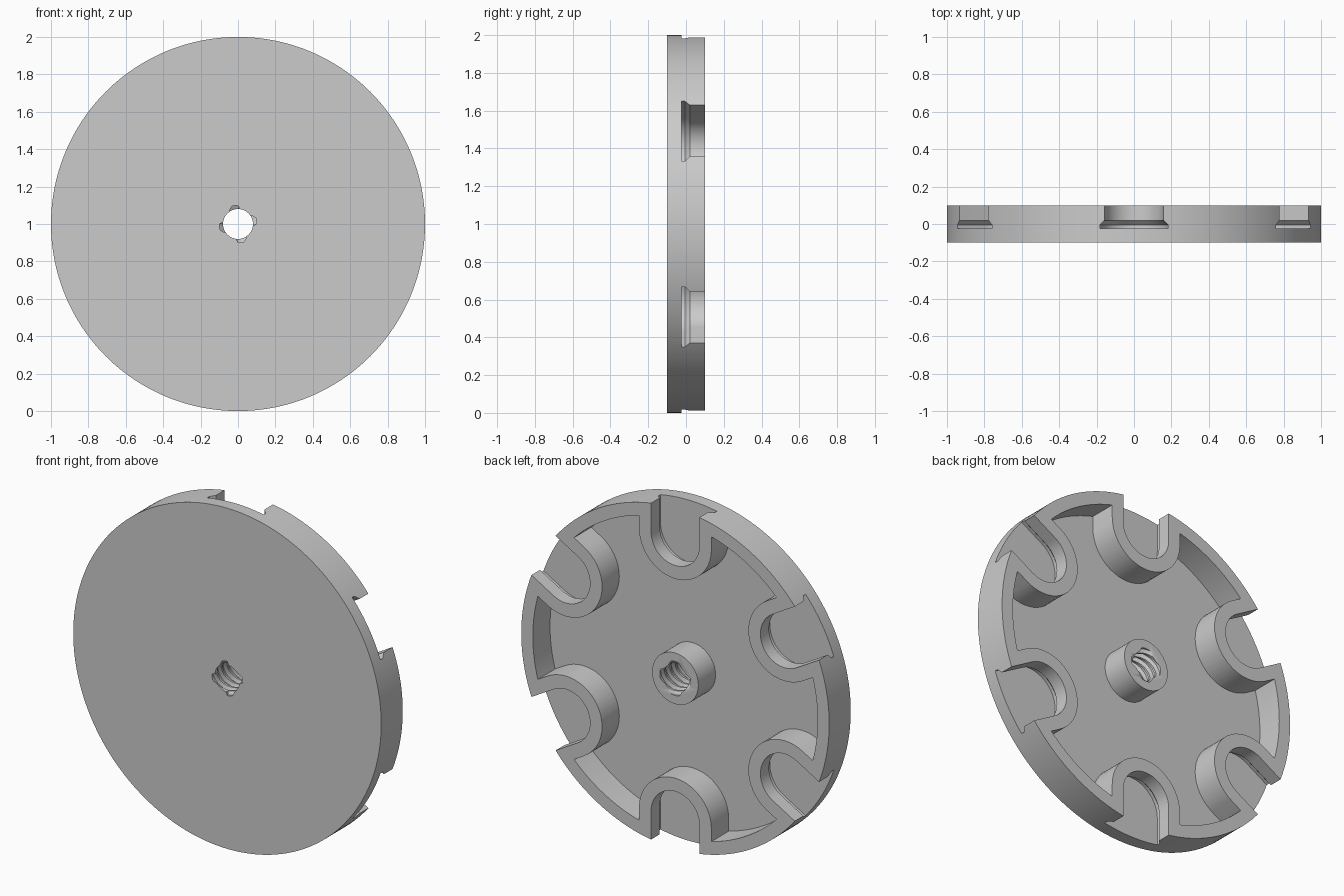
import bpy
import bmesh
from math import sin, cos, pi, radians
from mathutils import Matrix

cube = bpy.data.objects.get("Cube")
if cube:
    bpy.data.objects.remove(cube, do_unlink=True)

FRONT, BACK = -0.1, 0.1
RECESS_FLOOR = -0.06
SLOT_FLOOR = -0.025
PAST = 0.15          # cutters run past the back face
SLOTS = 6
SLOT_CENTER = 0.82   # radius of the slot arc centres
PITCH = 0.05


def loft(name, sections):
    """Closed solid through matching rings of points, lifted so its axis is at z = 1."""
    bm = bmesh.new()
    rings = [[bm.verts.new((x, y, z + 1)) for x, y, z in s] for s in sections]
    n = len(rings[0])
    for a, b in zip(rings, rings[1:]):
        for i in range(n):
            k = (i + 1) % n
            # split along the helix so the thread crests stay crisp
            bm.faces.new((a[i], a[k], b[k]))
            bm.faces.new((a[i], b[k], b[i]))
    bm.faces.new(rings[0][::-1])
    bm.faces.new(rings[-1])
    bmesh.ops.recalc_face_normals(bm, faces=bm.faces)
    mesh = bpy.data.meshes.new(name)
    bm.to_mesh(mesh)
    bm.free()
    obj = bpy.data.objects.new(name, mesh)
    bpy.context.collection.objects.link(obj)
    return obj


def cylinder(name, r, y0, y1, n=96):
    ring = [(r * cos(2 * pi * i / n), r * sin(2 * pi * i / n)) for i in range(n)]
    return loft(name, [[(x, y, z) for x, z in ring] for y in (y0, y1)])


def u_shape(name, layers, turn, reach):
    """U-shaped block open outward; layers are (y, half width) pairs."""
    rot = Matrix.Rotation(turn, 3, 'Y')
    sections = []
    for y, hw in layers:
        pts = [(hw * cos(pi + pi * i / 24), SLOT_CENTER + hw * sin(pi + pi * i / 24))
               for i in range(25)]
        pts += [(hw, reach), (-hw, reach)]
        sections.append([rot @ Matrix.Translation((x, y, z)).translation for x, z in pts])
    return loft(name, sections)


def cut(target, tool):
    """Subtract the tool from the target and discard the tool."""
    tool.hide_render = True
    mod = target.modifiers.new("cut", 'BOOLEAN')
    mod.operation = 'DIFFERENCE'
    mod.solver = 'EXACT'
    mod.object = tool
    bpy.context.view_layer.update()
    graph = bpy.context.evaluated_depsgraph_get()
    mesh = bpy.data.meshes.new_from_object(target.evaluated_get(graph))
    target.modifiers.clear()
    target.data = mesh
    bpy.data.objects.remove(tool, do_unlink=True)


def thread_cutter():
    """Four-start screw-shaped core with flat-topped threads."""
    cols, rows = 64, 76
    turn = cols // 4                 # columns, and rows, per thread
    sections = []
    for j in range(-4, rows):
        y = FRONT - 0.001 + j * PITCH / turn
        ring = []
        for i in range(cols):
            off = j - i % turn
            if off > 0:
                off %= turn
                off = min(off, turn - off)
            r = 0.08 + 0.02 * min(1, max(0, (6 - abs(off)) / 3))
            a = 2 * pi * i / cols
            ring.append((r * cos(a), y, r * sin(a)))
        sections.append(ring)
    return loft("thread_cutter", sections)


# Disc blank
disc = cylinder("slotted_disc", 1, FRONT, BACK, 192)

# Recess in the back, leaving rim, slot walls and hub standing
recess = cylinder("recess_cutter", 0.925, RECESS_FLOOR, PAST, 192)
cut(recess, cylinder("hub_blank", 0.15, -0.2, 0.3, 64))
turns = [2 * pi * k / SLOTS for k in range(SLOTS)]
for t in turns:
    cut(recess, u_shape("wall_blank", [(-0.2, 0.235), (0.3, 0.235)], t, 1.1))
cut(disc, recess)

# Undercut slots open at the rim
for t in turns:
    profile = [(SLOT_FLOOR, 0.183), (-0.005, 0.183), (0.02, 0.157), (PAST, 0.157)]
    cut(disc, u_shape("slot_cutter", profile, t, 1.2))

# Threaded centre bore
cut(disc, thread_cutter())

# Material and shading
gray = bpy.data.materials.new("plain_gray")
gray.use_nodes = True
color = (0.6, 0.6, 0.6, 1)
gray.diffuse_color = color
gray.node_tree.nodes["Principled BSDF"].inputs["Base Color"].default_value = color
disc.data.materials.clear()
disc.data.materials.append(gray)
for p in disc.data.polygons:
    p.material_index = 0

bpy.ops.object.select_all(action='DESELECT')
disc.select_set(True)
bpy.context.view_layer.objects.active = disc
bpy.ops.object.shade_smooth_by_angle(angle=radians(30))
